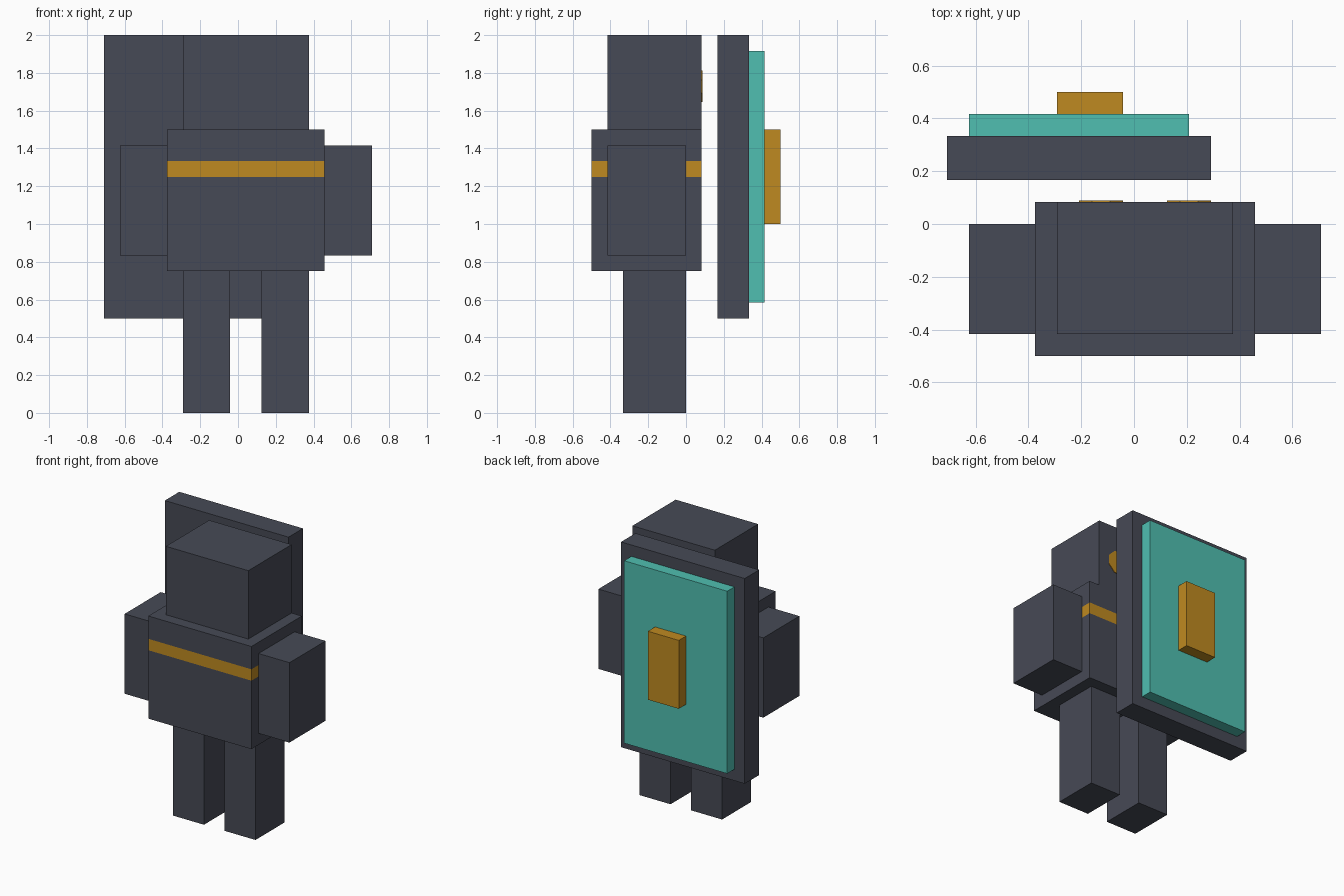
import bpy
import bmesh
from mathutils import Matrix

if "Cube" in bpy.data.objects:
    bpy.data.objects.remove(bpy.data.objects["Cube"])

U = 1 / 12          # block grid unit
MID = 0.5           # body centre line, in grid units


def material(name, color):
    m = bpy.data.materials.new(name)
    m.use_nodes = True
    m.diffuse_color = (*color, 1)
    m.node_tree.nodes["Principled BSDF"].inputs["Base Color"].default_value = (*color, 1)
    return m


slate = material("slate grey", (0.062, 0.068, 0.092))
gold = material("gold", (0.52, 0.255, 0.015))
teal = material("teal", (0.08, 0.52, 0.44))


def finish(bm, name, *mats):
    mesh = bpy.data.meshes.new(name)
    bm.to_mesh(mesh)
    bm.free()
    for m in mats:
        mesh.materials.append(m)
    obj = bpy.data.objects.new(name, mesh)
    bpy.context.collection.objects.link(obj)
    return obj


def box_mesh(x, y, z):
    """Box from (low, high) grid spans on each axis."""
    bm = bmesh.new()
    bmesh.ops.create_cube(bm, size=1)
    spans = (x, y, z)
    for v in bm.verts:
        v.co = [U * (s[0] if c < 0 else s[1]) for s, c in zip(spans, v.co)]
    return bm


def box(name, x, y, z, mat):
    return finish(box_mesh(x, y, z), name, mat)


# Torso with a gold band cut around it
bm = box_mesh((-4.5, 5.5), (-6, 1), (9, 18))
for level in (15, 16):
    bmesh.ops.bisect_plane(bm, geom=bm.verts[:] + bm.edges[:] + bm.faces[:],
                           plane_co=(0, 0, level * U), plane_no=(0, 0, 1))
for f in bm.faces:
    f.material_index = int(15 * U < f.calc_center_median().z < 16 * U)
finish(bm, "torso", slate, gold)

# Head
box("head", (-3.5, 4.5), (-5, 1), (18, 24), slate)

# Paired limbs and eyes
for side, label in ((1, "left"), (-1, "right")):
    def span(a, b):
        return sorted((MID + side * a, MID + side * b))

    box(label + "_leg", span(1, 4), (-4, 0), (0, 9), slate)
    box(label + "_arm", span(5, 8), (-5, 0), (10, 17), slate)

    # Eight-sided eye plate on the back-facing side of the head
    bm = bmesh.new()
    bmesh.ops.create_cone(bm, cap_ends=True, segments=8, radius1=1.08 * U,
                          radius2=1.08 * U, depth=0.006)
    turn = Matrix.Rotation(1.5707963, 4, "X") @ Matrix.Rotation(0.3926991, 4, "Z")
    place = Matrix.Translation(((MID + side * 2) * U, U + 0.002, 20.75 * U))
    bmesh.ops.transform(bm, matrix=place @ turn, verts=bm.verts)
    finish(bm, label + "_eye", gold)

# Shield: slab, raised panel and centre boss
box("shield_slab", (-8.5, 3.5), (2, 4), (6, 24), slate)
box("shield_panel", (-7.5, 2.5), (4, 5), (7, 23), teal)
box("shield_boss", (-3.5, -0.5), (5, 6), (12, 18), gold)
